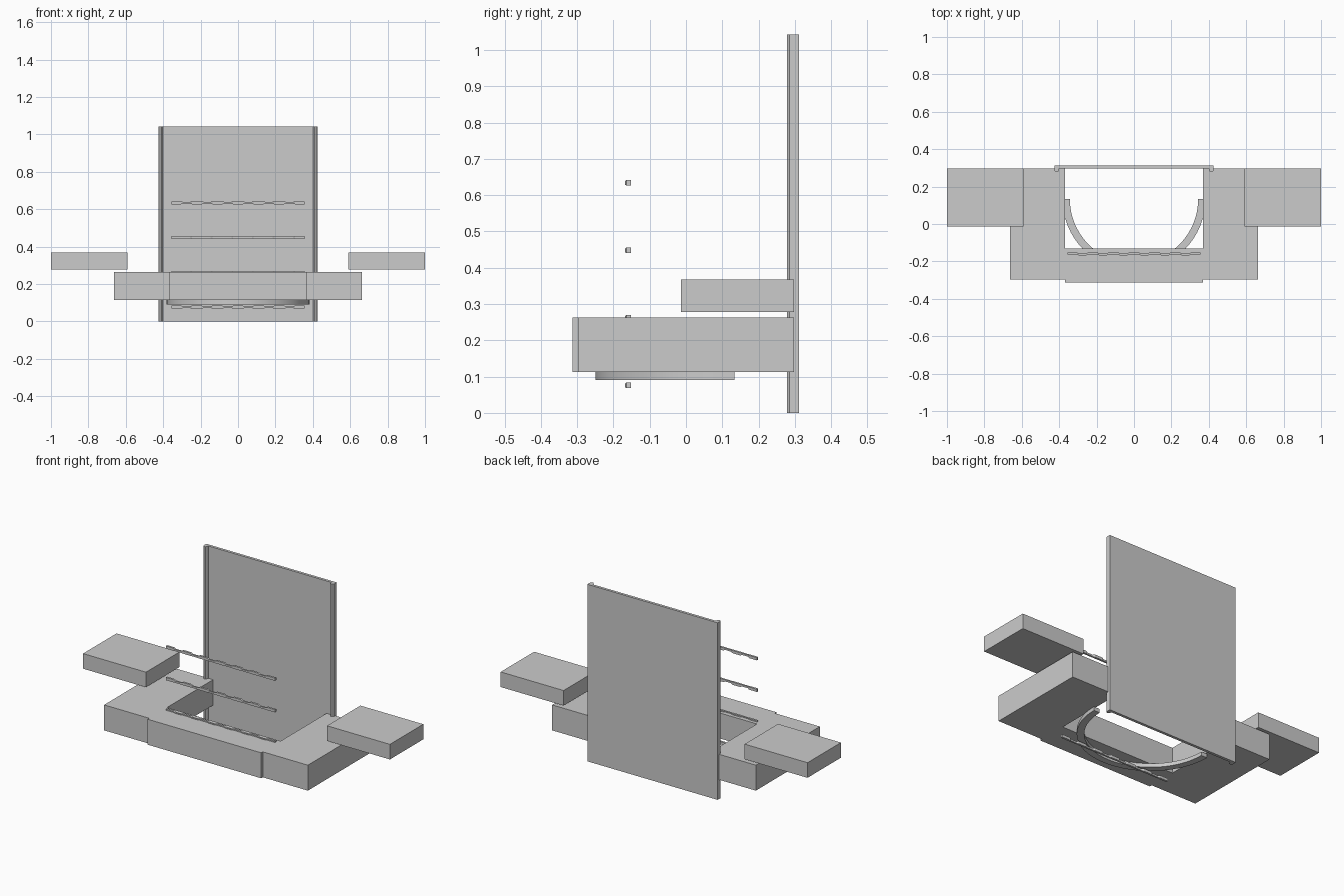
import bpy, bmesh, math

if "Cube" in bpy.data.objects:
    bpy.data.objects.remove(bpy.data.objects["Cube"])


def make_object(name, bm):
    bmesh.ops.recalc_face_normals(bm, faces=bm.faces)
    me = bpy.data.meshes.new(name)
    bm.to_mesh(me)
    bm.free()
    ob = bpy.data.objects.new(name, me)
    bpy.context.collection.objects.link(ob)
    return ob


def extrude(name, outline, z0, z1):
    """Closed xy outline extruded from z0 to z1."""
    bm = bmesh.new()
    face = bm.faces.new([bm.verts.new((x, y, z0)) for x, y in outline])
    top = bmesh.ops.extrude_face_region(bm, geom=[face])["geom"]
    verts = [g for g in top if isinstance(g, bmesh.types.BMVert)]
    bmesh.ops.translate(bm, verts=verts, vec=(0, 0, z1 - z0))
    return make_object(name, bm)


def mirrored(half):
    """Complete a half outline (positive x) with its mirror image."""
    return half + [(-x, y) for x, y in reversed(half)]


# Tall back panel with tapered lips along both side edges
extrude("back_panel", mirrored([
    (0.40, 0.296), (0.404, 0.283), (0.408, 0.278), (0.417, 0.278),
    (0.425, 0.285), (0.425, 0.312)]), 0, 1.043)

# U-shaped base block with a slightly proud front
extrude("base_block", mirrored([
    (0.37, -0.313), (0.37, -0.298), (0.664, -0.298), (0.664, 0.298),
    (0.37, 0.298), (0.37, -0.132)]), 0.113, 0.263)

# Raised slabs on either side
for side, s in (("left", -1), ("right", 1)):
    extrude(side + "_slab", [(s * 0.59, -0.014), (s, -0.014),
                             (s, 0.297), (s * 0.59, 0.297)], 0.278, 0.367)

# Half-ring below the base
N = 32
angles = [math.pi + math.pi * i / N for i in range(N + 1)]
arc = lambda r, a: (r * math.cos(a), 0.133 + r * math.sin(a))
ring = extrude("half_ring", [arc(0.382, a) for a in angles] +
               [arc(0.343, a) for a in reversed(angles)], 0.091, 0.113)
bpy.context.view_layer.objects.active = ring
ring.select_set(True)
bpy.ops.object.shade_smooth_by_angle()


# Horizontal toothed rails: cross-section alternates thick and thin along x
def rail(name, z):
    thick = (-0.164, -0.152, 0.008)
    thin = (-0.168, -0.158, 0.005)
    stations = []
    for k in range(7):
        c = -0.33 + 0.11 * k
        if k > 0:
            stations.append((c - 0.036, thin))
        stations += [(c - 0.026, thick), (c + 0.026, thick)]
        if k < 6:
            stations.append((c + 0.036, thin))
    bm = bmesh.new()
    loops = []
    for x, (y0, y1, h) in stations:
        loops.append([bm.verts.new((x, y, z + d)) for y, d in
                      ((y0, -h), (y1, -h), (y1, h), (y0, h))])
    for a, b in zip(loops, loops[1:]):
        for i in range(4):
            j = (i + 1) % 4
            bm.faces.new((a[i], a[j], b[j], b[i]))
    bm.faces.new(loops[0])
    bm.faces.new(loops[-1])
    make_object(name, bm)


for i, z in enumerate((0.076, 0.262, 0.448, 0.634)):
    rail(f"rail_{i + 1}", z)
